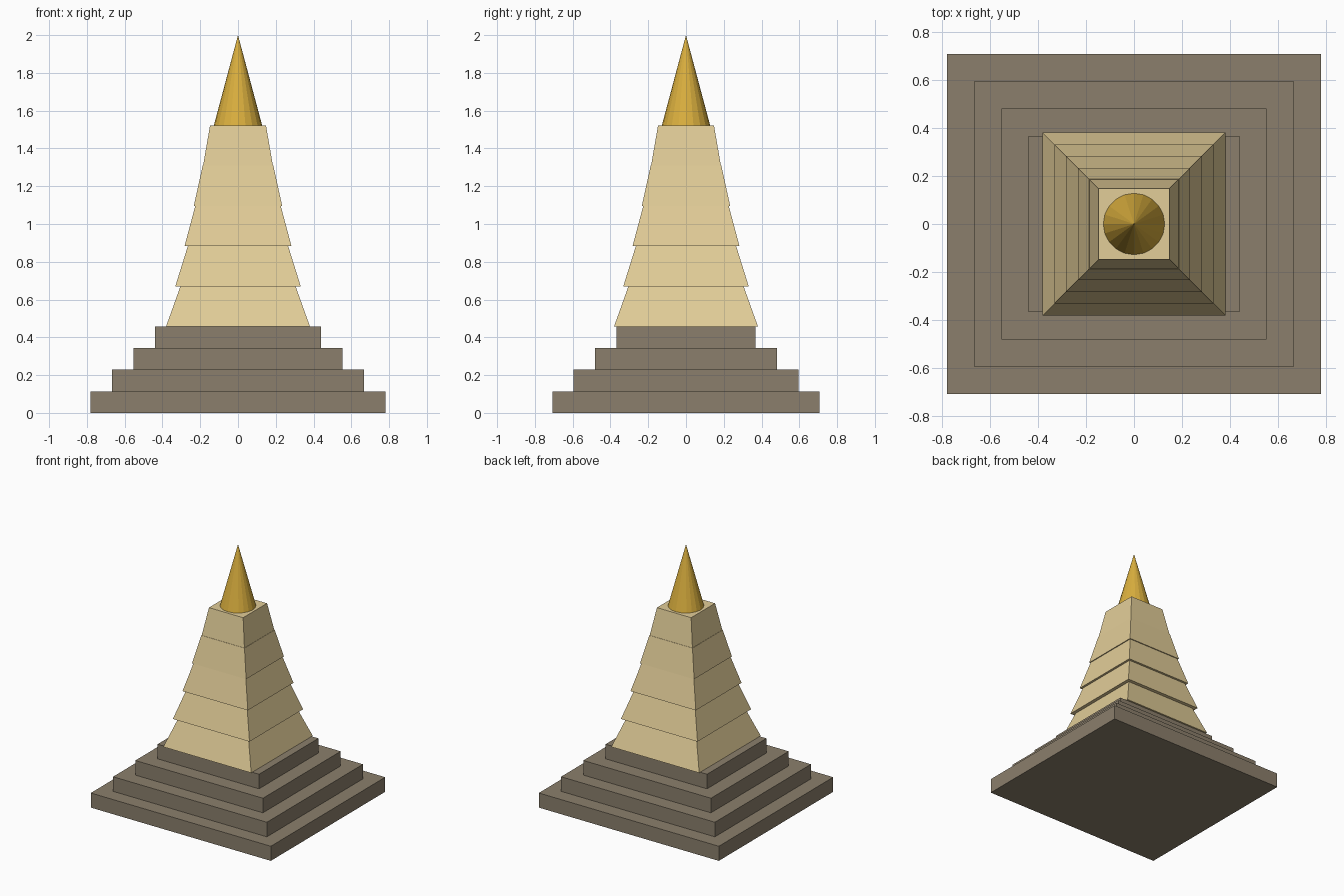
import bpy
import bmesh
from math import sqrt, pi
from mathutils import Matrix

cube = bpy.data.objects.get("Cube")
if cube:
    bpy.data.objects.remove(cube, do_unlink=True)


def make_material(name, srgb):
    color = [((c / 255 + 0.055) / 1.055) ** 2.4 for c in srgb] + [1.0]
    mat = bpy.data.materials.new(name)
    mat.use_nodes = True
    mat.diffuse_color = color
    mat.node_tree.nodes["Principled BSDF"].inputs["Base Color"].default_value = color
    return mat


def add_frustum(name, mat, z, height, base, top, sides=4):
    """Tapered prism; four-sided ones take (half x, half y) at the base."""
    bm = bmesh.new()
    bmesh.ops.create_cone(bm, cap_ends=True, segments=sides,
                          radius1=1, radius2=top, depth=height)
    if sides == 4:
        bmesh.ops.rotate(bm, verts=bm.verts, matrix=Matrix.Rotation(pi / 4, 3, "Z"))
        base = [b * sqrt(2) for b in base]
    bmesh.ops.scale(bm, vec=(base[0], base[1], 1), verts=bm.verts)
    bmesh.ops.translate(bm, vec=(0, 0, height / 2), verts=bm.verts)
    mesh = bpy.data.meshes.new(name)
    bm.to_mesh(mesh)
    bm.free()
    mesh.materials.append(mat)
    obj = bpy.data.objects.new(name, mesh)
    obj.location.z = z
    bpy.context.collection.objects.link(obj)


stone = make_material("dark stone", (139, 127, 108))
sand = make_material("pale sandstone", (226, 205, 152))
gold = make_material("gold", (218, 175, 62))

# Stepped rectangular plinth
STEP = 0.1143
for i in range(4):
    inset = 0.1135 * i
    add_frustum(f"plinth_step_{i + 1}", stone, STEP * i, STEP,
                (0.78 - inset, 0.708 - inset), 1)

# Flared square tower tiers, each overhanging the one below
TIER = 0.2128
for i in range(5):
    half = 0.381 - 0.049 * i
    add_frustum(f"tower_tier_{i + 1}", sand, STEP * 4 + TIER * i, TIER,
                (half, half), 0.8)

# Pointed spire
spire_z = STEP * 4 + TIER * 5
add_frustum("spire", gold, spire_z, 2 - spire_z, (0.128, 0.128), 0, sides=20)
